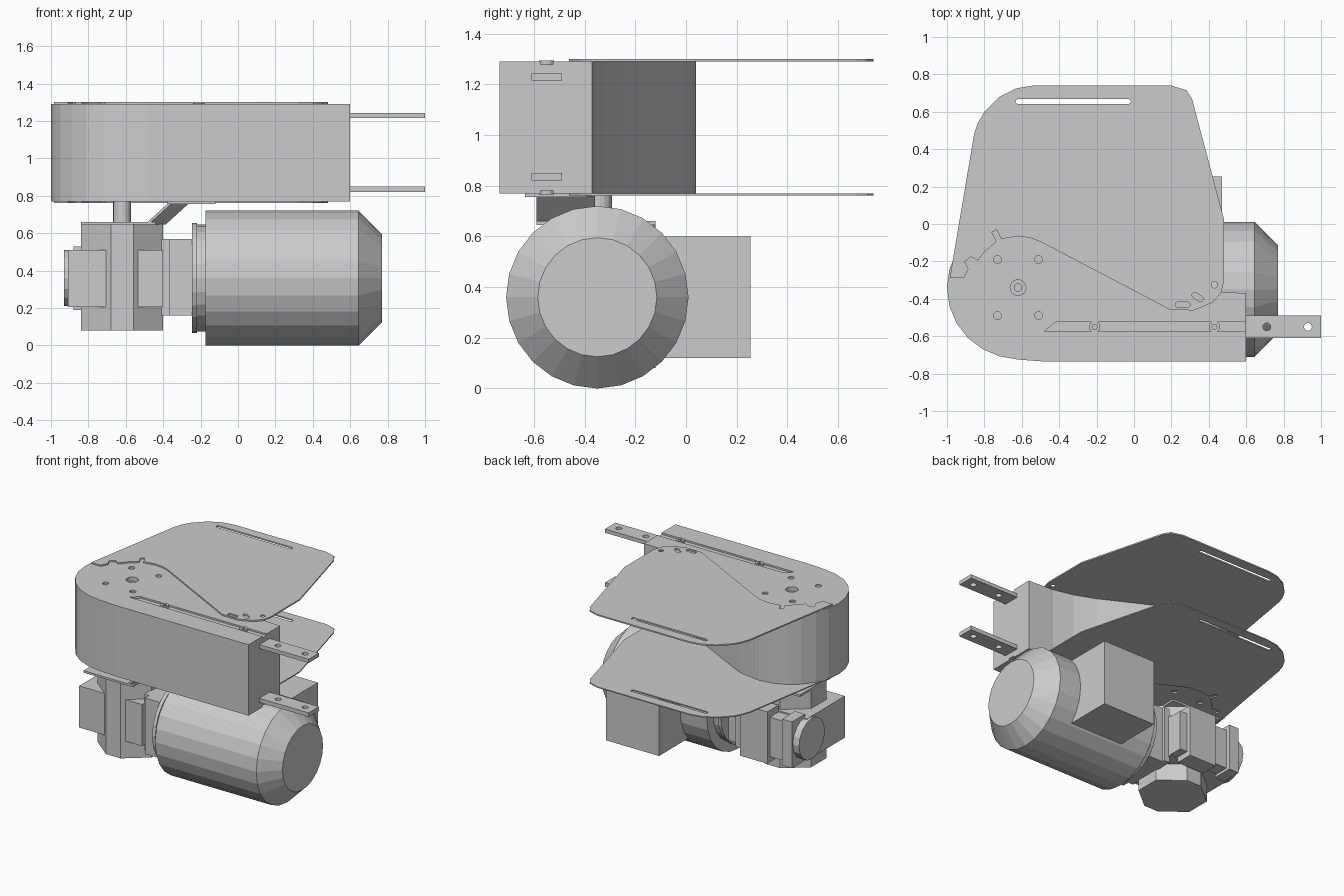
import bpy, bmesh, math
from mathutils import Matrix, Vector

if "Cube" in bpy.data.objects:
    bpy.data.objects.remove(bpy.data.objects["Cube"])


def finish(name, bm):
    bmesh.ops.recalc_face_normals(bm, faces=bm.faces[:])
    me = bpy.data.meshes.new(name)
    bm.to_mesh(me)
    bm.free()
    ob = bpy.data.objects.new(name, me)
    bpy.context.collection.objects.link(ob)
    return ob


def prism(name, pts, z0, z1):
    """Extrude an xy outline from z0 to z1."""
    bm = bmesh.new()
    f = bm.faces.new([bm.verts.new((x, y, z0)) for x, y in pts])
    r = bmesh.ops.extrude_face_region(bm, geom=[f])
    bmesh.ops.translate(bm, vec=(0, 0, z1 - z0),
                        verts=[v for v in r["geom"] if isinstance(v, bmesh.types.BMVert)])
    return finish(name, bm)


def box(name, x0, x1, y0, y1, z0, z1):
    return prism(name, [(x0, y0), (x1, y0), (x1, y1), (x0, y1)], z0, z1)


def circle(x, y, r, n=16):
    return [(x + r * math.cos(2 * math.pi * i / n), y + r * math.sin(2 * math.pi * i / n))
            for i in range(n)]


def slot(x0, y0, x1, y1, r, n=6):
    """Round-ended slot outline."""
    a = math.atan2(y1 - y0, x1 - x0)
    out = []
    for cx, cy, s in ((x1, y1, a - math.pi / 2), (x0, y0, a + math.pi / 2)):
        out += [(cx + r * math.cos(s + math.pi * i / n), cy + r * math.sin(s + math.pi * i / n))
                for i in range(n + 1)]
    return out


def lathe_x(name, prof, cy, cz, n=24):
    """Revolve (x, radius) points about an axis along x."""
    bm = bmesh.new()
    rings = [[bm.verts.new((x, cy + r * math.sin(2 * math.pi * i / n),
                            cz + r * math.cos(2 * math.pi * i / n))) for i in range(n)]
             for x, r in prof]
    for a, b in zip(rings, rings[1:]):
        for i in range(n):
            bm.faces.new((a[i], a[(i + 1) % n], b[(i + 1) % n], b[i]))
    bm.faces.new(rings[0])
    bm.faces.new(rings[-1])
    return finish(name, bm)


def cut(ob, outlines, z0, z1):
    """Subtract prisms from an object."""
    for pts in outlines:
        c = prism("cutter", pts, z0, z1)
        c.hide_render = True
        m = ob.modifiers.new("cut", 'BOOLEAN')
        m.operation, m.solver, m.object = 'DIFFERENCE', 'EXACT', c
        bpy.context.view_layer.objects.active = ob
        bpy.ops.object.modifier_apply(modifier=m.name)
        bpy.data.objects.remove(c)


SX, SY = -0.62, -0.34      # output shaft position

# Drive housing: round end tapering to a square nose
arc = [(SX + 0.38 * math.cos(math.radians(a)), SY + 0.38 * math.sin(math.radians(a)))
       for a in range(75, 256, 15)]
housing = prism("drive_housing", arc + [(-0.62, -0.725), (-0.48, -0.735), (0.6, -0.735), (0.6, -0.37),
                (0.4, -0.36), (0.25, -0.325), (0.1, -0.265), (-0.35, -0.035), (-0.44, 0.01)], 0.77, 1.29)
groove = [(-0.48, -0.575), (0.65, -0.575), (0.65, -0.525), (-0.42, -0.525)]
screws = [(x, y) for x in (-0.73, -0.51) for y in (-0.19, -0.49)]
for z0, z1 in ((1.278, 1.35), (0.7, 0.782)):
    cut(housing, [groove] + [circle(x, y, 0.021) for x, y in screws], z0, z1)
cut(housing, [circle(SX, SY, 0.042)], 1.22, 1.35)

# Clamp bolts in the grooves, screws and shaft end
for z0, z1 in ((1.27, 1.295), (0.765, 0.79)):
    for x in (-0.21, 0.43):
        bolt = prism("groove_bolt", circle(x, -0.55, 0.03, 12), z0, z1)
        if z0 > 1:
            cut(bolt, [circle(x, -0.55, 0.014, 6)], 1.282, 1.35)
prism("output_shaft", circle(SX, SY, 0.048), 0.63, 0.8)
prism("shaft_end", circle(SX, SY, 0.022), 1.2, 1.27)

# Guard plates above and below the housing
plate = [(-0.985, -0.29), (-0.91, -0.29), (-0.885, -0.24), (-0.905, -0.2), (-0.87, -0.175),
         (-0.835, -0.195), (-0.8, -0.15), (-0.735, -0.095), (-0.76, -0.045), (-0.735, -0.03),
         (-0.71, -0.08), (-0.62, -0.065), (-0.55, -0.075), (-0.49, -0.1), (0.12, -0.42), (0.19, -0.458),
         (0.32, -0.462), (0.42, -0.42), (0.465, -0.37), (0.48, -0.31), (0.48, 0.03), (0.31, 0.67),
         (0.28, 0.715), (0.2, 0.74), (-0.54, 0.74), (-0.63, 0.725), (-0.72, 0.68), (-0.8, 0.6),
         (-0.835, 0.54), (-0.855, 0.48)]
holes = [slot(-0.62, 0.655, -0.03, 0.655, 0.013), slot(0.235, -0.432, 0.285, -0.432, 0.015),
         slot(0.325, -0.38, 0.355, -0.4, 0.015), circle(0.43, -0.325, 0.017),
         circle(-0.855, -0.16 - 0.055, 0.012)]
for name, z0, z1 in (("upper_guard_plate", 1.29, 1.3), ("lower_guard_plate", 0.762, 0.77)):
    cut(prism(name, plate, z0, z1), holes[:4], z0 - 0.005, z1 + 0.005)

# Mounting bars with two holes each
for name, z0, z1 in (("upper_mount_bar", 1.215, 1.243), ("lower_mount_bar", 0.82, 0.85)):
    cut(box(name, 0.58, 1.0, -0.61, -0.49, z0, z1),
        [circle(0.71, -0.55, 0.021), circle(0.93, -0.55, 0.021)], z0 - 0.05, z1 + 0.05)

# Motor with chamfered fan cover, flanges and terminal box
MY, MZ = -0.35, 0.36
lathe_x("motor_body", [(-0.175, 0.36), (0.645, 0.36), (0.77, 0.235)], MY, MZ)
lathe_x("motor_flange", [(-0.245, 0.295), (-0.22, 0.295), (-0.22, 0.285), (-0.17, 0.285)], MY, MZ)
box("terminal_box", 0.04, 0.47, -0.2, 0.255, 0.12, 0.6)

# Adapter between motor and gearbox
box("adapter", -0.37, -0.24, -0.55, -0.14, 0.16, 0.57)
box("adapter_step", -0.41, -0.365, -0.5, -0.12, 0.16, 0.57)

# Gearbox: octagonal core, input block, rear worm housing and end cap
core = [(-0.22, -0.09), (-0.06, -0.22), (0.06, -0.22), (0.22, -0.09)]
core += [(x, -y) for x, y in reversed(core)]
prism("gearbox_core", [(SX + x, SY + y) for x, y in core], 0.08, 0.65)
box("gearbox_block", -0.91, -0.40, -0.54, -0.1, 0.205, 0.51)
box("worm_housing", -0.82, -0.40, -0.12, 0.0, 0.21, 0.5)
box("worm_flange", -0.88, -0.8, -0.12, 0.03, 0.19, 0.53)
box("worm_rear_block", -0.68, -0.46, -0.1, 0.03, 0.17, 0.55)
lathe_x("worm_end_cap", [(-0.93, 0.15), (-0.8, 0.15)], -0.13, 0.36, 16)

# Dogleg bracket joining gearbox to housing
box("bracket_base", -0.84, -0.44, -0.59, -0.12, 0.645, 0.66)
box("bracket_top", -0.38, -0.12, -0.635, -0.39, 0.755, 0.77)
slope = box("bracket_slope", -0.5, -0.48, -0.59, -0.36, 0.645, 0.76)
for v in slope.data.vertices:
    v.co.x += 0.4 * (v.co.y + 0.59) + 1.1 * (v.co.z - 0.645)
